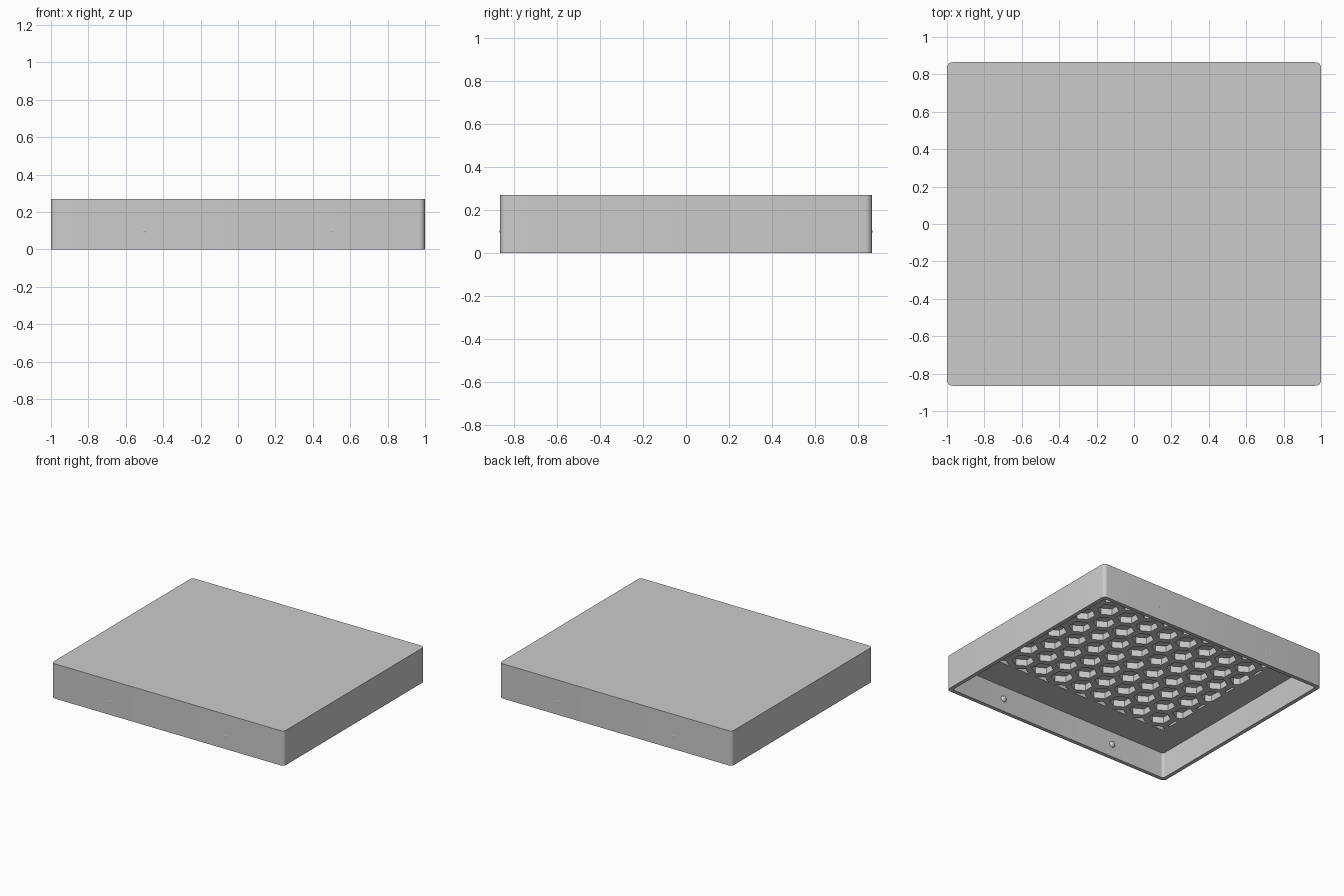
import bpy, bmesh, math
from mathutils import Vector

cube = bpy.data.objects.get("Cube")
if cube:
    bpy.data.objects.remove(cube, do_unlink=True)

HX, HY, H = 1.0, 0.865, 0.27        # half width, half depth, height
WALL, CEILING, EDGE = 0.03, 0.2, 0.03
PITCH, HEX_R, POCKET = 0.18, 0.078, 0.05
FIELD_X, FIELD_Y = 0.76, 0.585      # half size of the honeycomb field

grey = bpy.data.materials.new("plain_grey")
grey.use_nodes = True
colour = (0.6, 0.6, 0.6, 1)
grey.diffuse_color = colour
grey.node_tree.nodes["Principled BSDF"].inputs["Base Color"].default_value = colour


def make_object(name, bm):
    bmesh.ops.recalc_face_normals(bm, faces=bm.faces)
    mesh = bpy.data.meshes.new(name)
    bm.to_mesh(mesh)
    bm.free()
    mesh.materials.append(grey)
    obj = bpy.data.objects.new(name, mesh)
    bpy.context.collection.objects.link(obj)
    return obj


def rounded_box(name, hx, hy, z0, z1, radius, round_top):
    bm = bmesh.new()
    bmesh.ops.create_cube(bm, size=1)
    for v in bm.verts:
        v.co = (v.co.x * 2 * hx, v.co.y * 2 * hy, z1 if v.co.z > 0 else z0)

    def rounded(e):
        a, b = (v.co.z for v in e.verts)
        return a != b or (round_top and a == z1)
    edges = [e for e in bm.edges if rounded(e)]
    bmesh.ops.bevel(bm, geom=edges, offset=radius, segments=6, profile=0.5,
                    affect='EDGES', clamp_overlap=True)
    return make_object(name, bm)


def cut(target, cutter):
    mod = target.modifiers.new("cut", 'BOOLEAN')
    mod.operation, mod.solver, mod.object = 'DIFFERENCE', 'EXACT', cutter
    bpy.context.view_layer.objects.active = target
    bpy.ops.object.modifier_apply(modifier=mod.name)
    bpy.data.objects.remove(cutter, do_unlink=True)


def shade(obj):
    bpy.ops.object.select_all(action='DESELECT')
    obj.select_set(True)
    bpy.context.view_layer.objects.active = obj
    bpy.ops.object.shade_smooth_by_angle(angle=math.radians(35))


# Lid shell, hollow from below
lid = rounded_box("lid_shell", HX, HY, 0, H, EDGE, True)
cut(lid, rounded_box("cavity_cutter", HX - WALL, HY - WALL, -0.1, CEILING, 0.02, False))

# Honeycomb pockets in the ceiling, trimmed to a rectangular field
bm = bmesh.new()
for row in range(-4, 5):
    for col in range(-5, 6):
        cx = (col + 0.5 * (row % 2)) * PITCH
        cy = row * PITCH * math.sqrt(3) / 2
        if abs(cx) > FIELD_X + 0.06:
            continue
        ring = [bm.verts.new((cx + HEX_R * math.sin(k * math.pi / 3),
                              cy + HEX_R * math.cos(k * math.pi / 3),
                              CEILING - 0.05)) for k in range(6)]
        bm.faces.new(ring)
for normal, reach in ((Vector((1, 0, 0)), FIELD_X), (Vector((0, 1, 0)), FIELD_Y)):
    for side in (-1, 1):
        bmesh.ops.bisect_plane(bm, geom=bm.verts[:] + bm.edges[:] + bm.faces[:],
                               plane_co=normal * side * reach,
                               plane_no=normal * side, clear_outer=True)
top = bmesh.ops.extrude_face_region(bm, geom=bm.faces[:], use_keep_orig=True)["geom"]
for v in top:
    if isinstance(v, bmesh.types.BMVert):
        v.co.z = CEILING + POCKET
cut(lid, make_object("pocket_cutter", bm))
shade(lid)

# Snap bumps on the front and back walls
for side, label in ((-1, "front"), (1, "back")):
    for x, hand in ((-0.5, "right"), (0.5, "left")):
        bm = bmesh.new()
        bmesh.ops.create_uvsphere(bm, u_segments=20, v_segments=12, radius=0.025)
        bmesh.ops.translate(bm, verts=bm.verts, vec=(x, side * 0.842, 0.1))
        shade(make_object(f"{label}_{hand}_snap_bump", bm))
